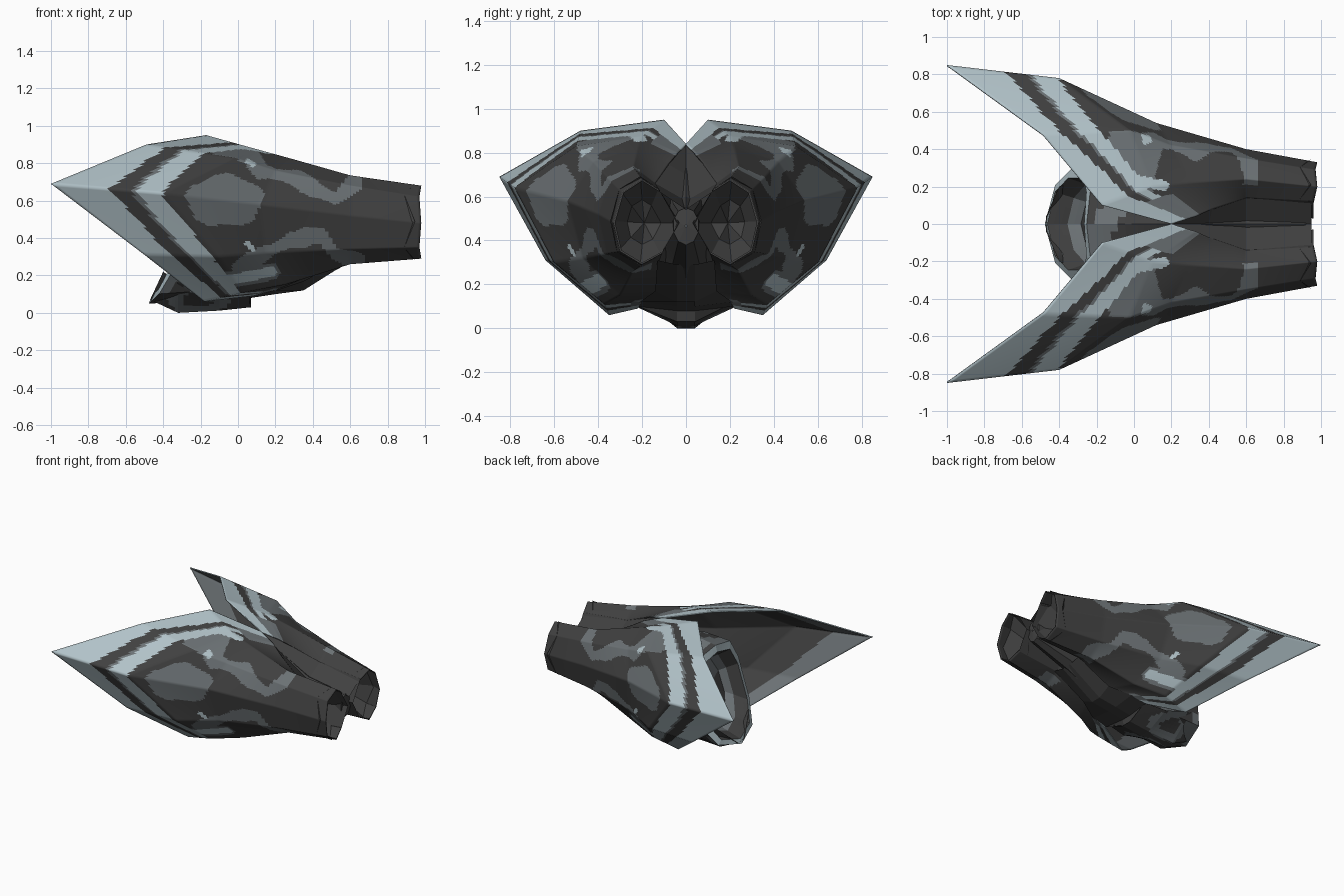
import bpy, bmesh, math
from mathutils import Vector

if "Cube" in bpy.data.objects:
    bpy.data.objects.remove(bpy.data.objects["Cube"])


def mat(name, rgb):
    m = bpy.data.materials.new(name)
    m.diffuse_color = (*[(c / 255) ** 2.2 for c in rgb], 1)
    m.use_nodes = True
    m.node_tree.nodes["Principled BSDF"].inputs["Base Color"].default_value = m.diffuse_color
    return m


DARK = mat("charcoal", (66, 66, 66))
MID = mat("mid grey", (107, 113, 116))
LIGHT = mat("pale blue grey", (176, 193, 199))


def seg_dist(p, line):
    """Distance from 2D point p to a polyline."""
    best = 9.0
    p = Vector(p)
    for a, b in zip(line, line[1:]):
        a, b = Vector(a), Vector(b)
        d = b - a
        k = max(0, min(1, (p - a).dot(d) / d.length_squared))
        best = min(best, (p - a - d * k).length)
    return best


def patch(name, rows, n, mats, rule, outward=None, closed=False, mirror=False, smooth=True):
    """Bilinear surface through rows of points, coloured by rule(column, row, point)."""
    if closed:
        rows = [r + r[:1] for r in rows]
    R, C = len(rows) - 1, len(rows[0]) - 1
    bm = bmesh.new()
    grid = []
    for i in range(R * n + 1):
        r = min(i // n, R - 1)
        a = i / n - r
        line = []
        for j in range(C * n + 1):
            c = min(j // n, C - 1)
            b = j / n - c
            p0 = Vector(rows[r][c]).lerp(Vector(rows[r][c + 1]), b)
            p1 = Vector(rows[r + 1][c]).lerp(Vector(rows[r + 1][c + 1]), b)
            line.append(bm.verts.new(p0.lerp(p1, a)))
        grid.append(line)
    for i in range(R * n):
        for j in range(C * n):
            q = [grid[i][j], grid[i][j + 1], grid[i + 1][j + 1], grid[i + 1][j]]
            f = bm.faces.new(q)
            f.material_index = rule((j + .5) / n, (i + .5) / n, f.calc_center_median())
            f.smooth = smooth
    bm.normal_update()
    if outward:
        total = sum((f.normal * f.calc_area() for f in bm.faces), Vector())
        if total.dot(Vector(outward)) < 0:
            bmesh.ops.reverse_faces(bm, faces=bm.faces[:])
    if closed:
        bmesh.ops.remove_doubles(bm, verts=bm.verts[:], dist=1e-4)
        bmesh.ops.recalc_face_normals(bm, faces=bm.faces[:])
    return finish(name, bm, mats, mirror)


def finish(name, bm, mats, mirror=False):
    me = bpy.data.meshes.new(name)
    bm.to_mesh(me)
    bm.free()
    for m in mats:
        me.materials.append(m)
    ob = bpy.data.objects.new(name, me)
    bpy.context.collection.objects.link(ob)
    if mirror:
        add_mirror(ob)
    return ob


def add_mirror(ob):
    md = ob.modifiers.new("mirror", 'MIRROR')
    md.use_axis = (False, True, False)
    md.use_mirror_merge = False


# Flared shell: rows run from the pointed rim to the cuff, columns from top seam to bottom seam
shell_rows = [
    [(.2, 0, .84), (-.17, .1, .95), (-.49, .48, .9), (-1, .85, .69), (-.5, .64, .31), (-.18, .35, .06), (.08, .22, .09)],
    [(.33, .04, .8), (.1, .2, .875), (-.02, .5, .83), (-.4, .78, .64), (-.1, .6, .3), (.03, .37, .11), (.2, .2, .12)],
    [(.42, .08, .75), (.3, .22, .82), (.2, .42, .76), (.12, .54, .58), (.15, .47, .32), (.25, .3, .15), (.32, .12, .17)],
    [(.6, .14, .66), (.6, .24, .735), (.6, .35, .68), (.6, .4, .52), (.6, .36, .34), (.6, .24, .26), (.6, .12, .31)],
    [(.96, .12, .63), (.98, .2, .68), (.97, .29, .62), (.98, .33, .48), (.97, .3, .35), (.98, .2, .29), (.96, .11, .34)],
]
# Stripe start and end along each column
start = [.62, .5, .22, .53, .36, .42, .5]
end = [1, .88, .66, .99, .9, .92, 1]
upper = [(-.1, .87), (.06, .85), (.13, .76), (.3, .72), (.44, .65), (.52, .61), (.62, .7)]
lower = [(0, .24), (.1, .29), (.28, .39), (.45, .42), (.52, .31), (.64, .27)]
streaks = [[(.05, .37), (.08, .34)], [(.055, .81), (.08, .795)]]
top_tail = [(-.02, .24), (.16, .205)]      # in x, y
low_tail = [(-.05, .175), (.18, .22)]      # in x, z


def camo(t, v, p):
    c = min(int(t), 5)
    k = t - c
    s = start[c] * (1 - k) + start[c + 1] * k
    e = end[c] * (1 - k) + end[c + 1] * k
    w = (v + .008 * math.sin(t * 17) - s) / (e - s)
    if w < 0:
        return 3                                  # pale rim
    tail = seg_dist((p.x, p.y), top_tail) if t < 2 else seg_dist((p.x, p.z), low_tail)
    if tail < .027:
        return 2                                  # stripe ends bending toward the cuff
    if t < .7 or t > 5.7:
        return 1 if v < 1.25 else 0               # seam ends of the stripes
    if w < .38:
        return 0
    if w < .48:
        return 1                                  # grey edge of the stripe
    if w < 1:
        return 2                                  # pale chevron stripe
    if tail < .045 and t > 4:
        return 1
    q = (p.x, p.z)
    if min(seg_dist(q, l) for l in streaks) < .014:
        return 2                                  # small pale flecks
    u, h = (p.x + .07) / .205, (p.z - .6) / .138
    if math.hypot(u, h) < 1 + .06 * math.sin(5 * math.atan2(h, u)):
        return 1                                  # round blotch
    width = .04 + .012 * math.sin(p.x * 22)
    if min(seg_dist(q, upper), seg_dist(q, lower)) < width:
        return 1                                  # winding blotches
    return 0


shell = patch("flared_shell", shell_rows, 24,
              [DARK, MID, LIGHT, LIGHT, DARK, DARK, DARK, MID], camo,
              outward=(0, 1, 0))
lining = shell.modifiers.new("lining", 'SOLIDIFY')
lining.thickness = .008
lining.offset = -1
lining.material_offset = 4
add_mirror(shell)

# Inner walls that close the two sleeves
mids = [(.4, .02, .45), (.6, .06, .48), (.96, .03, .48)]
patch("sleeve_inner_wall", [[r[0], m, r[-1]] for r, m in zip(shell_rows[2:], mids)], 1,
      [DARK], lambda t, v, p: 0, outward=(0, -1, 0), mirror=True, smooth=False)

# Crumpled plugs inside the cuffs
bm = bmesh.new()
ring = [Vector(a).lerp(Vector(b), .78) for a, b in
        zip(shell_rows[3] + [mids[1]], shell_rows[4] + [mids[2]])]
c = Vector((.74, .19, .48))
outer = [bm.verts.new(p + Vector((.05 * (i % 2), 0, 0))) for i, p in enumerate(ring)]
inner = [bm.verts.new(p.lerp(c, .5) - Vector((.06 * (i % 2), 0, 0))) for i, p in enumerate(ring)]
hub = bm.verts.new(c)
for i in range(8):
    k = (i + 1) % 8
    bm.faces.new((outer[i], outer[k], inner[k], inner[i]))
    bm.faces.new((inner[i], inner[k], hub))
finish("cuff_plug", bm, [DARK], True)


# Central body: tilted waist opening narrowing to a wedge between the sleeves
def oval(x, hw, z0, z1, tilt=0, power=1, n=10):
    zc, hh = (z0 + z1) / 2, (z1 - z0) / 2
    pts = []
    for i in range(n):
        a = 2 * math.pi * (i + .5) / n
        y, z = [r * math.copysign(abs(f) ** power, f)
                for r, f in ((hw, math.cos(a)), (hh, math.sin(a)))]
        pts.append((x + tilt * z + .9 * y * y * (tilt > 0), y, zc + z))
    return pts


def body_rule(t, v, p):
    if v < 1:
        return 0 if v > .4 else 1                 # recessed inside
    if v < 2:
        return 2                                  # pale lip
    if v < 3.2:
        return 0 if math.sin(t * 2.5 + v * 5) > .3 else 1
    return 0


patch("waist_body", [
    oval(-.2, .2, .14, .62, .35), oval(-.365, .255, .085, .7, .32, .75),
    oval(-.365, .31, .05, .75, .32, .75), oval(-.12, .3, .06, .78, .2, .85),
    oval(.12, .26, .09, .77), oval(.36, .13, .14, .73),
    oval(.6, .1, .27, .6), oval(.92, .06, .38, .55), oval(.93, .004, .46, .47)],
    5, [DARK, MID, LIGHT], body_rule, closed=True, smooth=False)

# Panel closing the waist opening, grey in its upper half
bm = bmesh.new()
rim = [bm.verts.new(p) for p in oval(-.2, .2, .14, .62, .35)]
hub = bm.verts.new((-.18, 0, .38))
for i in range(10):
    f = bm.faces.new((rim[i], hub, rim[(i + 1) % 10]))
    f.material_index = int(f.calc_center_median().z > .42)
finish("waist_panel", bm, [DARK, MID])


# Shallow keel plates under the body
def section(x, w, zt, zb, x2=None):
    x2 = x if x2 is None else x2
    return [(x, -w, zt), (x2, -.04, zb), (x2, .04, zb), (x, w, zt)]


def keel_rule(t, v, p):
    r = math.hypot((p.x + .22) / .16, (abs(p.y) - .13) / .1)
    return 1 if .5 < r < 1.1 else 0


patch("keel", [section(-.4, .2, .22, .07, -.47), section(-.32, .24, .16, 0),
               section(-.1, .23, .1, .012), section(.07, .2, .11, .03)],
      8, [DARK, MID], keel_rule, outward=(0, 0, -1), smooth=False)
patch("rear_keel", [section(.06, .2, .11, .03), section(.07, .22, .1, .08), section(.2, .21, .12, .1),
                    section(.35, .14, .17, .12), section(.62, .13, .31, .29)],
      1, [DARK], lambda t, v, p: 0, outward=(0, 0, -1), smooth=False)

# Folded seam panels between the sleeves on top
patch("top_gusset", [[(.2, 0, .835), (.2, 0, .83)], [(.42, .085, .75), (.4, 0, .7)],
                     [(.6, .14, .66), (.6, 0, .58)], [(.95, .12, .62), (.95, 0, .54)]],
      1, [DARK], lambda t, v, p: 0, outward=(0, 0, 1), mirror=True, smooth=False)
